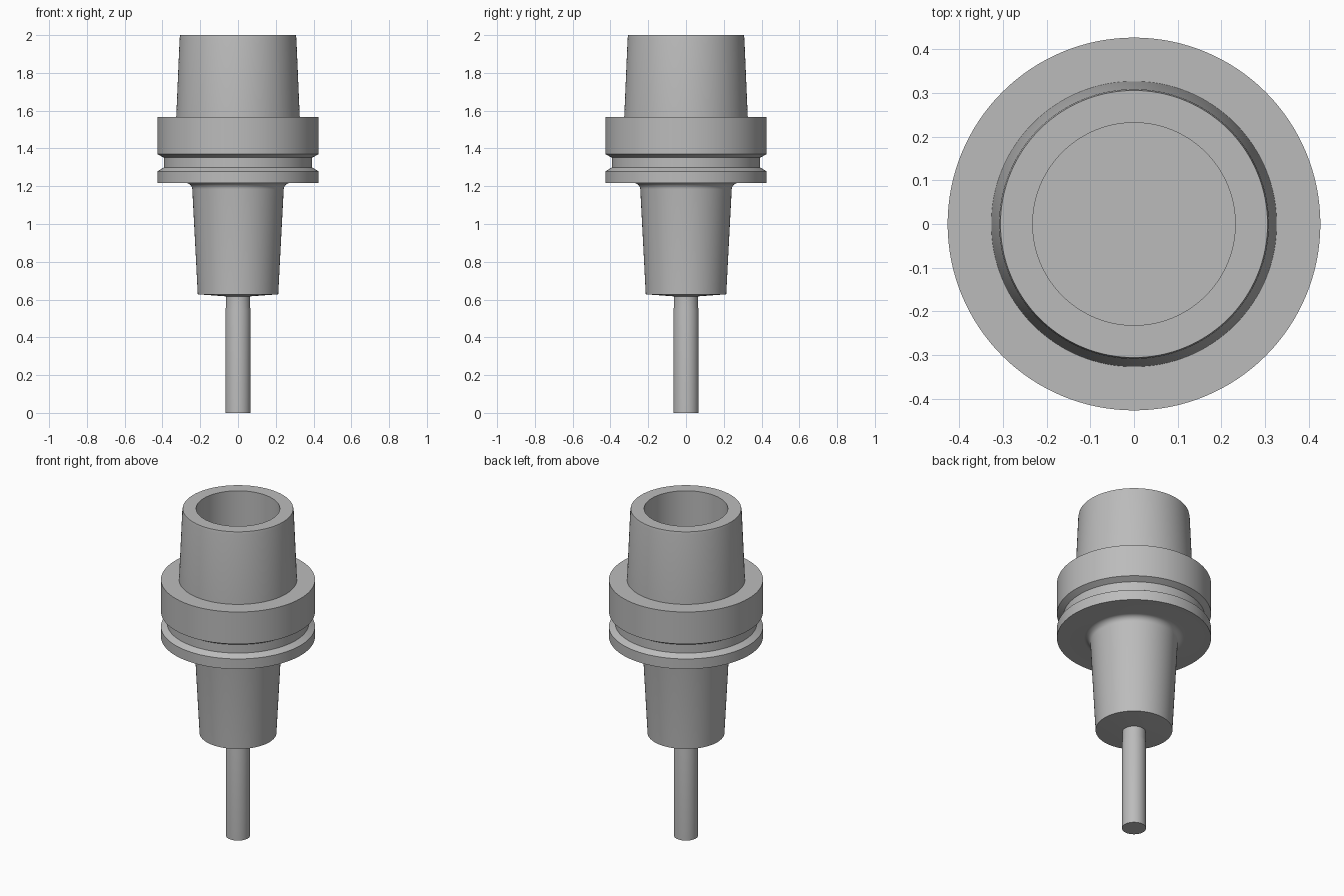
import bpy
import bmesh
import math

cube = bpy.data.objects.get("Cube")
if cube:
    bpy.data.objects.remove(cube, do_unlink=True)

SEGMENTS = 128

steel = bpy.data.materials.new("steel_grey")
steel.use_nodes = True
colour = (0.5, 0.5, 0.5, 1)
steel.diffuse_color = colour
steel.node_tree.nodes["Principled BSDF"].inputs["Base Color"].default_value = colour


def lathe(name, profile):
    """Revolve a (radius, z) profile, ordered bottom to top outside, about z."""
    bm = bmesh.new()
    verts = [bm.verts.new((r, 0, z)) for r, z in profile]
    edges = [bm.edges.new(pair) for pair in zip(verts, verts[1:])]
    bmesh.ops.spin(bm, geom=verts + edges, axis=(0, 0, 1), cent=(0, 0, 0),
                   angle=math.tau, steps=SEGMENTS, use_duplicate=False)
    bmesh.ops.remove_doubles(bm, verts=bm.verts, dist=1e-5)
    bmesh.ops.recalc_face_normals(bm, faces=bm.faces)
    mesh = bpy.data.meshes.new(name)
    bm.to_mesh(mesh)
    bm.free()
    mesh.materials.append(steel)
    obj = bpy.data.objects.new(name, mesh)
    bpy.context.collection.objects.link(obj)
    bpy.ops.object.select_all(action="DESELECT")
    obj.select_set(True)
    bpy.context.view_layer.objects.active = obj
    bpy.ops.object.shade_smooth_by_angle(angle=math.radians(20))
    return obj


# Fillet where the lower nose meets the underside of the flange
R = 0.035
fillet = [(0.242 + R * (1 - math.cos(a)), 1.217 - R + R * math.sin(a))
          for a in (math.radians(3 + 87 * i / 8) for i in range(9))]

# Holder: tapered nose, grooved flange, tapered shank with a blind bore
nose = [(0, 0.617), (0.066, 0.617), (0.213, 0.628)]
flange = [(0.427, 1.217), (0.427, 1.279), (0.393, 1.299),
          (0.393, 1.351), (0.427, 1.37), (0.427, 1.566)]
shank = [(0.327, 1.566), (0.309, 1.985), (0.306, 2.0)]
bore = [(0.232, 2.0), (0.232, 1.55), (0, 1.55)]
lathe("tool_holder", nose + fillet + flange + shank + bore)

# Cutting tool: plain cylinder with a slightly slimmer neck
lathe("tool_shaft", [(0, 0), (0.067, 0), (0.067, 0.54),
                     (0.064, 0.56), (0.064, 0.64), (0, 0.64)])
